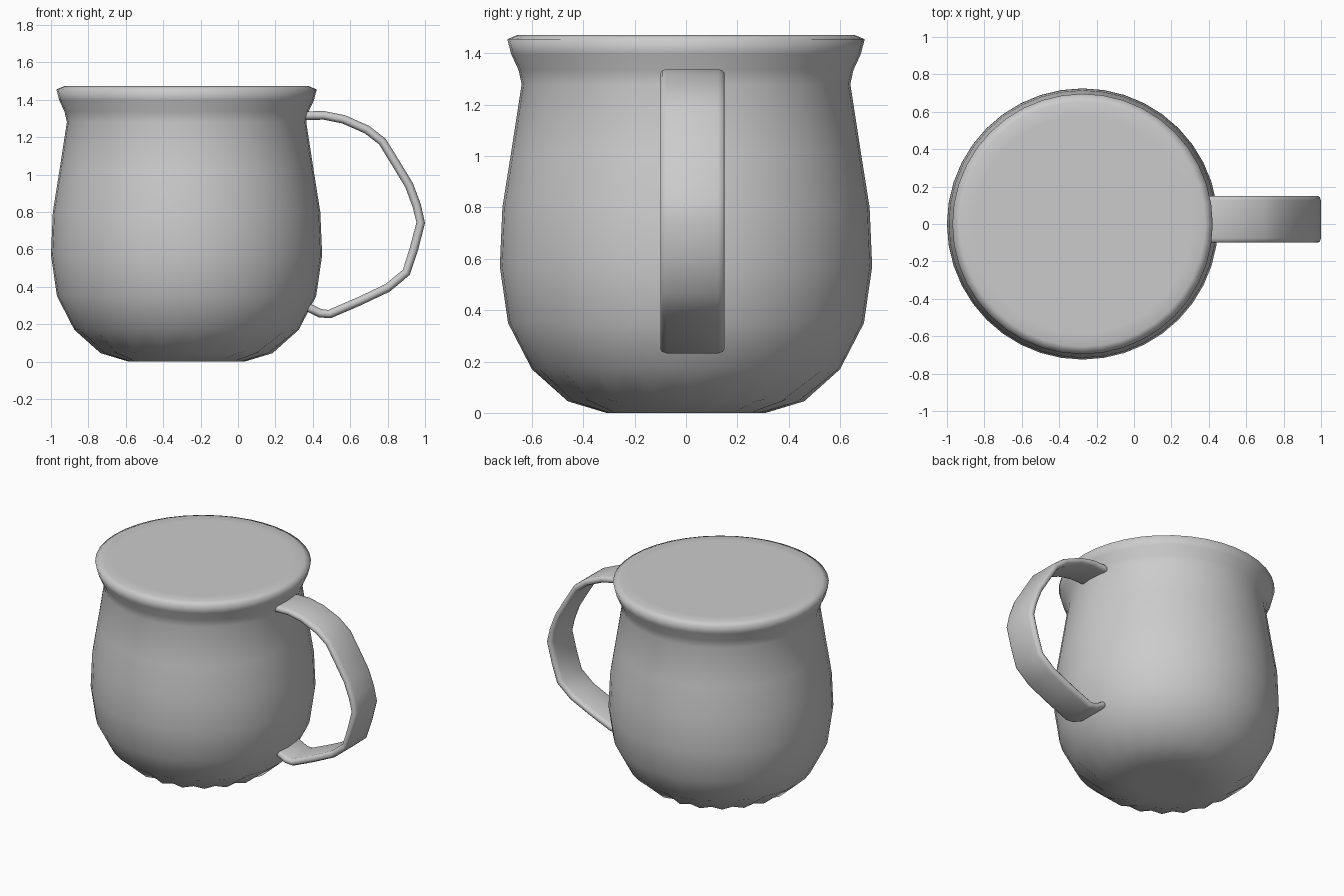
import bpy, bmesh, math
from mathutils import Vector

if "Cube" in bpy.data.objects:
    bpy.data.objects.remove(bpy.data.objects["Cube"])


def skin(name, rings):
    """Bridge a list of closed vertex rings and cap both ends."""
    bm = bmesh.new()
    loops = [[bm.verts.new(p) for p in ring] for ring in rings]
    n = len(loops[0])
    for a, b in zip(loops, loops[1:]):
        for i in range(n):
            j = (i + 1) % n
            bm.faces.new((a[i], a[j], b[j], b[i]))
    bm.faces.new(loops[0][::-1])
    bm.faces.new(loops[-1])
    bmesh.ops.recalc_face_normals(bm, faces=bm.faces)
    for f in bm.faces:
        f.smooth = True
    me = bpy.data.meshes.new(name)
    bm.to_mesh(me)
    bm.free()
    ob = bpy.data.objects.new(name, me)
    bpy.context.collection.objects.link(ob)
    return ob


# Mug body: closed lathe profile (radius, height)
SEG = 40
CX = -0.275
profile = [(0.20, 0.0), (0.31, 0.0), (0.46, 0.045), (0.60, 0.17), (0.693, 0.35),
           (0.725, 0.57), (0.715, 0.80), (0.68, 1.02), (0.64, 1.28),
           (0.652, 1.335), (0.68, 1.395), (0.696, 1.455), (0.655, 1.472), (0.58, 1.472)]
rings = []
for k, (r, z) in enumerate(profile):
    ring = []
    for i in range(SEG):
        a = 2 * math.pi * i / SEG
        # slightly scalloped foot edge
        dip = 0.02 if k == 2 and i % 2 else 0.0
        ring.append((CX + (r - dip) * math.cos(a), (r - dip) * math.sin(a), z + dip * 0.4))
    rings.append(ring)
skin("mug_body", rings)

# Handle: flat strap with rounded edges swept along a path in the xz plane
path = [(0.31, 1.305), (0.37, 1.315), (0.46, 1.316), (0.565, 1.295), (0.69, 1.24),
        (0.772, 1.176), (0.85, 1.05), (0.915, 0.942), (0.955, 0.835), (0.977, 0.742),
        (0.94, 0.60), (0.90, 0.477), (0.80, 0.394), (0.65, 0.323), (0.49, 0.254),
        (0.44, 0.258), (0.385, 0.285), (0.34, 0.32)]
section = [(0.125, 0.007), (0.118, 0.017), (0.10, 0.023)]
section = (section + [(-y, t) for y, t in section[::-1]]
           + [(-y, -t) for y, t in section] + [(y, -t) for y, t in section[::-1]])
rings = []
for i, p in enumerate(path):
    d = (Vector(path[min(i + 1, len(path) - 1)]) - Vector(path[max(i - 1, 0)])).normalized()
    rings.append([(p[0] - d.y * t, 0.025 + y, p[1] + d.x * t) for y, t in section])
skin("handle", rings)
